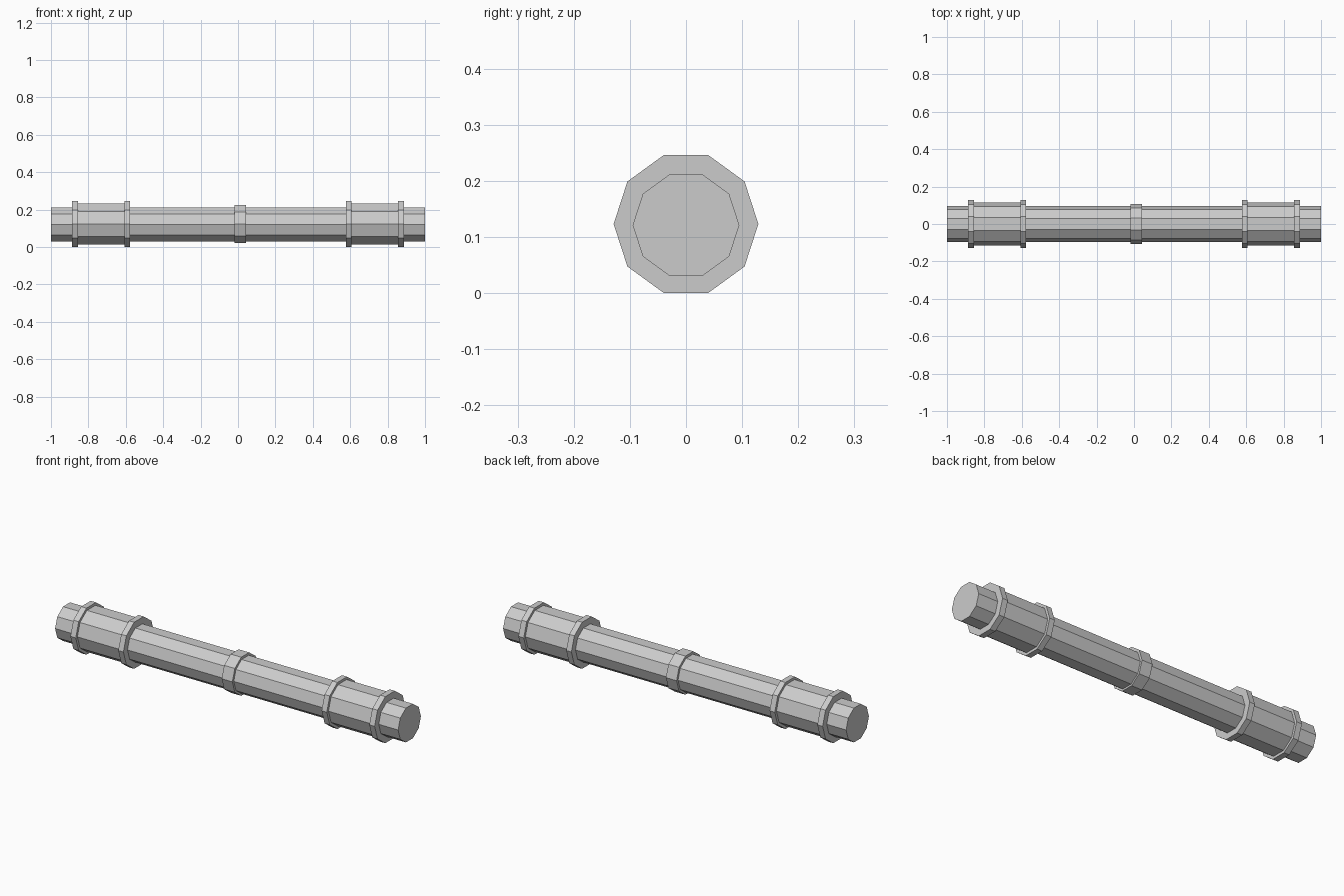
import bpy
from math import pi

cube = bpy.data.objects.get("Cube")
if cube:
    bpy.data.objects.remove(cube, do_unlink=True)

grey = bpy.data.materials.new("plain_grey")
grey.use_nodes = True
colour = (0.6, 0.6, 0.6, 1)
grey.diffuse_color = colour
grey.node_tree.nodes["Principled BSDF"].inputs["Base Color"].default_value = colour

AXIS_Z = 0.123


def bar(name, x0, x1, radius, z=AXIS_Z):
    """Ten-sided prism lying along x, with flat faces on top and bottom."""
    bpy.ops.mesh.primitive_cylinder_add(
        vertices=10, radius=radius, depth=x1 - x0,
        location=((x0 + x1) / 2, 0, z), rotation=(0, pi / 2, 0))
    obj = bpy.context.object
    obj.name = name
    obj.data.materials.append(grey)
    return obj


# Full-length core and middle collar
bar("shaft", -1, 1, 0.095, AXIS_Z - 0.002)
bar("middle_collar", -0.02, 0.042, 0.107)

# Grip sleeve with a collar at each end, on both sides
for side, sign in (("right", -1), ("left", 1)):
    def span(name, inner, outer, radius):
        x0, x1 = sorted((sign * inner, sign * outer))
        bar(side + "_" + name, x0, x1, radius)

    span("sleeve", 0.595, 0.87, 0.115)
    span("inner_collar", 0.578, 0.608, 0.129)
    span("outer_collar", 0.856, 0.887, 0.129)
